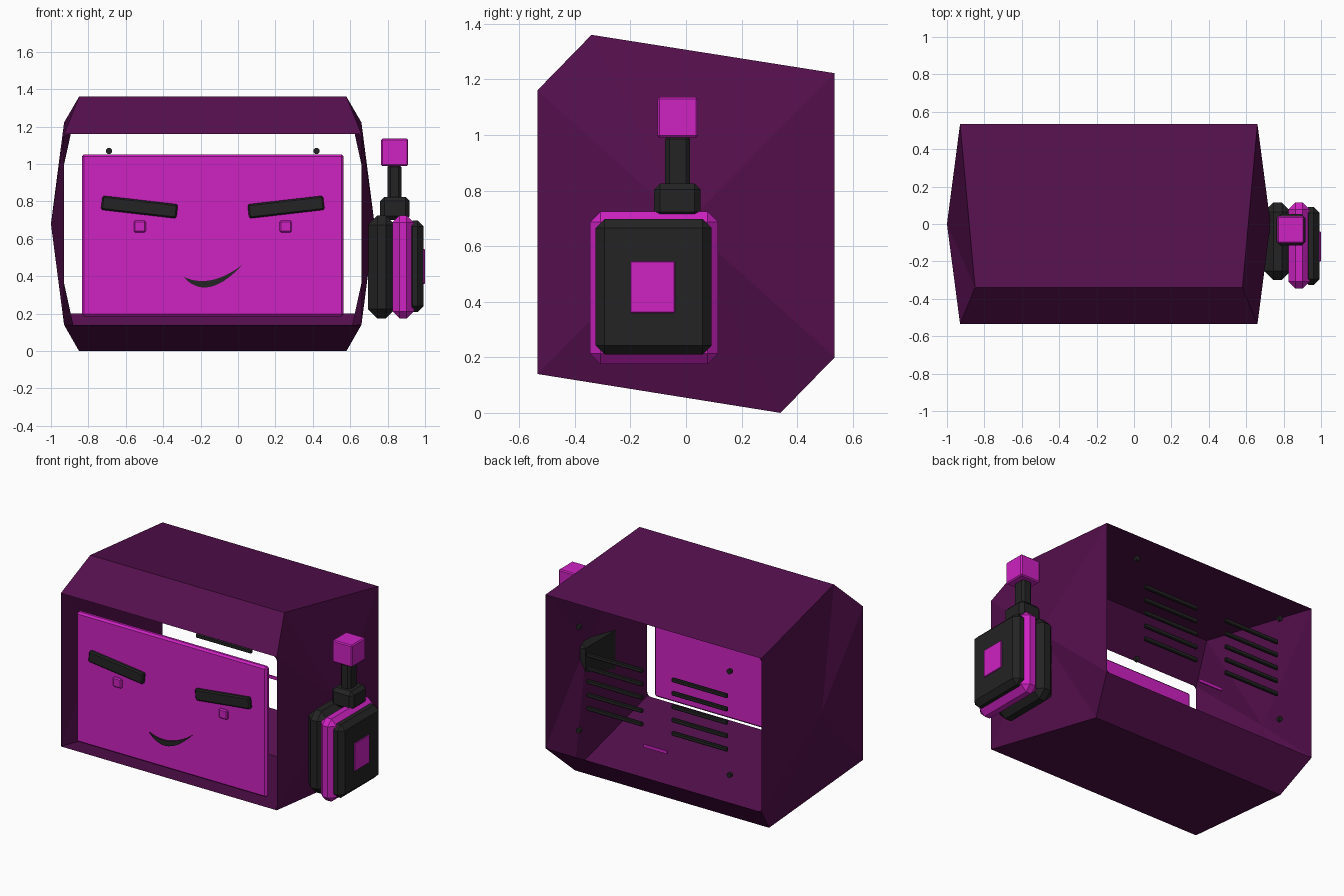
import bpy, bmesh, math
from mathutils import Vector

if "Cube" in bpy.data.objects:
    bpy.data.objects.remove(bpy.data.objects["Cube"])


def material(name, rgb):
    m = bpy.data.materials.new(name)
    m.diffuse_color = (*rgb, 1)
    m.use_nodes = True
    m.node_tree.nodes["Principled BSDF"].inputs["Base Color"].default_value = m.diffuse_color
    return m


MAGENTA = material("magenta", (0.62, 0.016, 0.54))
PURPLE = material("deep purple", (0.089, 0.0048, 0.074))
DARK = material("charcoal", (0.017, 0.017, 0.017))


def finish(name, bm, mat):
    me = bpy.data.meshes.new(name)
    bm.to_mesh(me)
    bm.free()
    me.materials.append(mat)
    ob = bpy.data.objects.new(name, me)
    bpy.context.collection.objects.link(ob)
    return ob


def block(name, x, y, z, mat, bevel=0.0, tilt=0.0):
    """Box from (min, max) ranges, with chamfered edges and a tilt about y."""
    bm = bmesh.new()
    bmesh.ops.create_cube(bm, size=1)
    size = Vector((x[1] - x[0], y[1] - y[0], z[1] - z[0]))
    bmesh.ops.scale(bm, vec=size, verts=bm.verts)
    if bevel:
        bmesh.ops.bevel(bm, geom=bm.edges[:], offset=bevel, segments=1, affect='EDGES')
    ob = finish(name, bm, mat)
    ob.location = (sum(x) / 2, sum(y) / 2, sum(z) / 2)
    ob.rotation_euler.y = tilt
    return ob


MID = -0.135  # symmetry plane of the head

# Head shell: (y, z, half width) side profile, open at front and back
profile = [(-0.535, 1.16, 0.795), (-0.34, 1.36, 0.715), (0.535, 1.222, 0.795),
           (0.535, 0.20, 0.795), (0.34, 0.0, 0.715), (-0.535, 0.14, 0.795)]
bm = bmesh.new()
rings = {s: [bm.verts.new((MID + s * w, y, z)) for y, z, w in profile] for s in (-1, 1)}
L, R = rings[-1], rings[1]
for i in (0, 1, 3, 4):
    bm.faces.new((L[i], L[i + 1], R[i + 1], R[i]))
# Side walls rise to a shallow point
for s, ring in rings.items():
    tip = bm.verts.new((MID + s * 0.865, 0, 0.68))
    for i in range(6):
        bm.faces.new((ring[i], ring[(i + 1) % 6], tip))
# Small fillets in the corners of both openings
r = 0.025
for y, lo, hi in ((-0.535, 0.14, 1.16), (0.535, 0.20, 1.222)):
    for s in (-1, 1):
        for z, t in ((lo, 1), (hi, -1)):
            x = MID + s * 0.795
            arc = [(x - s * r * (1 - math.sin(a)), y, z + t * r * (1 - math.cos(a)))
                   for a in (k * math.pi / 8 for k in range(5))]
            bm.faces.new([bm.verts.new(p) for p in [(x, y, z)] + arc])
bm.normal_update()
middle = Vector((MID, 0, 0.68))
for f in bm.faces:
    if f.normal.dot(f.calc_center_median() - middle) < 0:
        f.normal_flip()
finish("head_shell", bm, PURPLE)

# Face screen
block("screen", (-0.835, 0.565), (-0.51, -0.47), (0.185, 1.052), MAGENTA, 0.012)

# Brows and eyes, mirrored
for side, s in (("left", -1), ("right", 1)):
    bx, ex = MID + s * 0.392, MID + s * 0.39
    block(side + "_brow", (bx - 0.203, bx + 0.203), (-0.535, -0.505), (0.732, 0.808),
          DARK, 0.008, tilt=-s * 0.115)
    block(side + "_eye", (ex - 0.032, ex + 0.032), (-0.525, -0.505), (0.634, 0.697), MAGENTA, 0.007)

# Crescent mouth between two curves
a, b = Vector((-0.292, 0.397)), Vector((0.025, 0.463))


def curve(mid, t):
    ctrl = 2 * Vector(mid) - (a + b) / 2
    return a * (1 - t) ** 2 + ctrl * 2 * t * (1 - t) + b * t * t


n = 14
outline = [curve((-0.15, 0.343), k / n) for k in range(n + 1)]
outline += [curve((-0.14, 0.380), k / n) for k in range(n - 1, 0, -1)]
bm = bmesh.new()
face = bm.faces.new([bm.verts.new((p.x, -0.518, p.y)) for p in outline])
out = bmesh.ops.extrude_face_region(bm, geom=[face])
bmesh.ops.translate(bm, vec=(0, 0.009, 0),
                    verts=[v for v in out["geom"] if isinstance(v, bmesh.types.BMVert)])
bmesh.ops.recalc_face_normals(bm, faces=bm.faces)
finish("mouth", bm, DARK)

# Rear vents: two columns of five slats
for side, x0 in (("left", -0.675), ("right", -0.05)):
    for k in range(5):
        z = 0.545 + 0.089 * k
        block(f"{side}_vent_{k + 1}", (x0, x0 + 0.41), (0.515, 0.535),
              (z - 0.014, z + 0.014), DARK, 0.005)

# Rear screws
for x in (-0.69, 0.42):
    for z in (0.38, 1.07):
        bm = bmesh.new()
        bmesh.ops.create_cone(bm, cap_ends=True, segments=12, radius1=0.017,
                              radius2=0.017, depth=0.02)
        ob = finish("rear_screw", bm, DARK)
        ob.location = (x, 0.525, z)
        ob.rotation_euler.x = math.pi / 2

# Plain rear label strip
block("label_strip", (-0.235, -0.06), (0.527, 0.535), (0.40, 0.42), MAGENTA)

# Side pod: stacked chamfered slabs
block("pod_inner", (0.695, 0.84), (-0.30, 0.115), (0.175, 0.725), DARK, 0.05)
block("pod_middle", (0.825, 0.94), (-0.345, 0.115), (0.175, 0.725), MAGENTA, 0.038)
block("pod_outer", (0.90, 0.993), (-0.325, 0.092), (0.21, 0.697), DARK, 0.032)
block("pod_button", (0.97, 1.0), (-0.20, -0.04), (0.36, 0.545), MAGENTA, 0.003)

# Antenna on the pod
block("antenna_base", (0.76, 0.918), (-0.115, 0.053), (0.70, 0.825), DARK, 0.022)
block("antenna_stem", (0.80, 0.873), (-0.075, 0.015), (0.80, 1.0), DARK, 0.015)
block("antenna_tip", (0.765, 0.91), (-0.103, 0.043), (0.99, 1.136), MAGENTA, 0.007)
